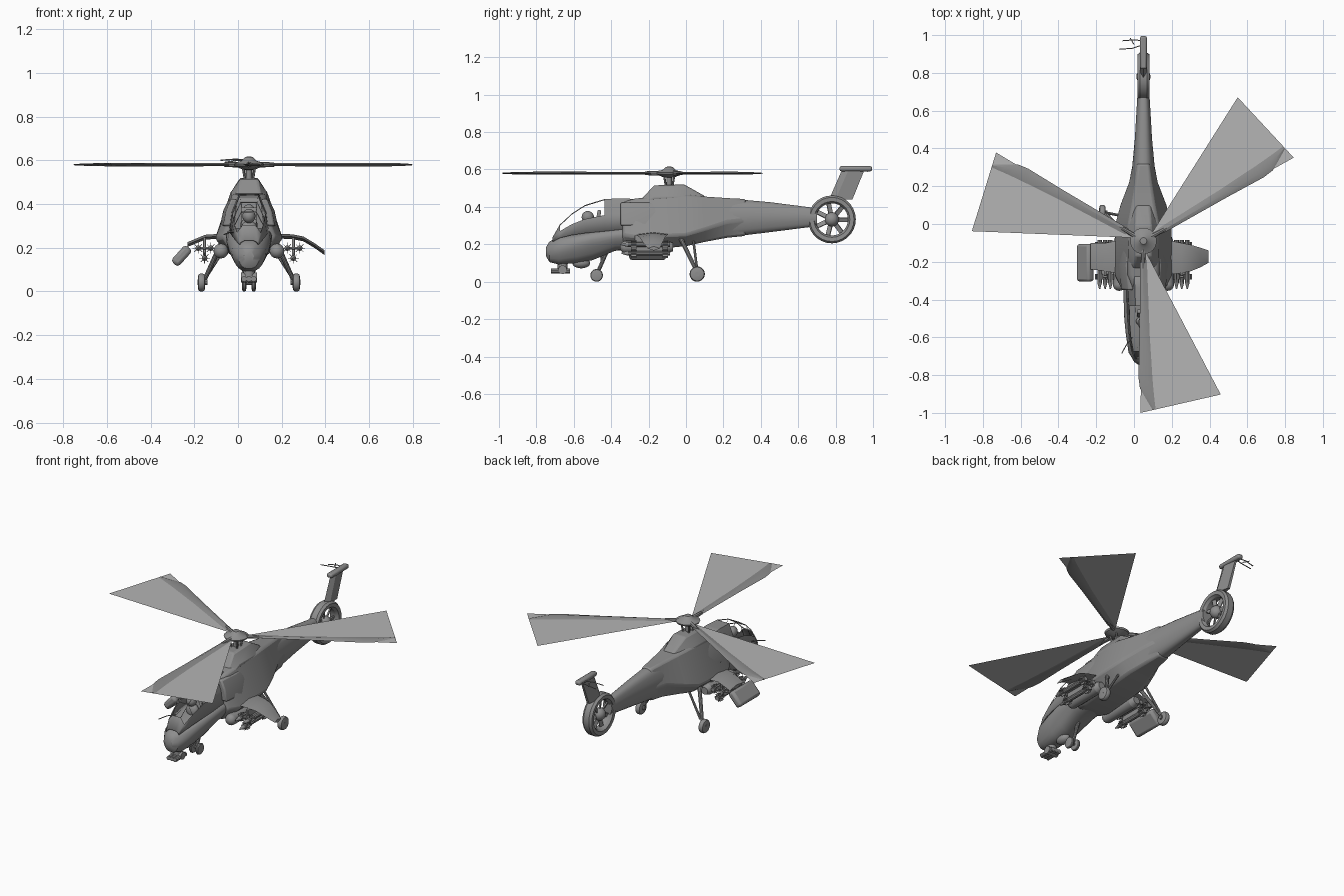
import bpy, bmesh
from math import radians, cos, sin, pi
from mathutils import Vector, Matrix

if "Cube" in bpy.data.objects:
    bpy.data.objects.remove(bpy.data.objects["Cube"])

CX = 0.05  # fuselage centre line; all parts are modelled around it


def grey(name, v):
    m = bpy.data.materials.new(name)
    m.diffuse_color = (v, v, v, 1)
    m.use_nodes = True
    m.node_tree.nodes["Principled BSDF"].inputs["Base Color"].default_value = m.diffuse_color
    return m


PAINT, SWEEP = grey("dark_paint", .27), grey("sweep_grey", .46)


def make(name, bm, mirror=False, bevel=0, mat=PAINT):
    bmesh.ops.recalc_face_normals(bm, faces=bm.faces)
    me = bpy.data.meshes.new(name)
    bm.to_mesh(me)
    bm.free()
    me.materials.append(mat)
    ob = bpy.data.objects.new(name, me)
    ob.location.x = CX
    bpy.context.collection.objects.link(ob)
    if mirror:
        ob.modifiers.new("Mirror", 'MIRROR')
    if bevel:
        b = ob.modifiers.new("Bevel", 'BEVEL')
        b.width, b.segments, b.limit_method = bevel, 2, 'ANGLE'
    return ob


def tube(bm, a, b, r1, r2=None, seg=12):
    a, b = Vector(a), Vector(b)
    d = b - a
    m = Matrix.Translation((a + b) / 2) @ d.to_track_quat('Z', 'Y').to_matrix().to_4x4()
    bmesh.ops.create_cone(bm, cap_ends=True, segments=seg, radius1=r1,
                          radius2=r1 if r2 is None else r2, depth=d.length, matrix=m)


def box(bm, c, s, rot=Matrix()):
    bmesh.ops.create_cube(bm, size=1, matrix=Matrix.Translation(c) @ rot @ Matrix.Diagonal((*s, 1)))


def ball(bm, c, r, sy=1, sz=1):
    bmesh.ops.create_uvsphere(bm, u_segments=16, v_segments=10, radius=r,
                              matrix=Matrix.Translation(c) @ Matrix.Diagonal((1, sy, sz, 1)))


def skin(bm, rings, closed=True, caps=True):
    vs = [[bm.verts.new(p) for p in r] for r in rings]
    n = len(vs[0])
    for a, b in zip(vs, vs[1:]):
        for i in range(n if closed else n - 1):
            bm.faces.new((a[i], a[(i + 1) % n], b[(i + 1) % n], b[i]))
    if caps:
        bm.faces.new(vs[0])
        bm.faces.new(vs[-1])


def chaikin(ring):
    return [p.lerp(q, t) for p, q in zip(ring, ring[1:] + ring[:1]) for t in (.22, .78)]


def section(y, half):  # mirrored cross-section from its right half
    return [Vector((x, y, z)) for x, z in half] + [Vector((-x, y, z)) for x, z in half[::-1]]


# station: y, z bottom / mid / top, half width bottom / mid / top
def loft(name, stations, rounds=0, bevel=0):
    rings = []
    for y, zb, zm, zt, wb, wm, wt in stations:
        ring = section(y, [(wb, zb), (wm, zm), (wt, zt)])
        for _ in range(rounds):
            ring = chaikin(ring)
        rings.append(ring)
    bm = bmesh.new()
    skin(bm, rings)
    return make(name, bm, bevel=bevel)


def lathe(name, profile, centre, axis='Z', seg=24, close=False):
    bm = bmesh.new()
    rings = []
    for k in range(seg):
        t = 2 * pi * k / seg
        rings.append([Vector((r * cos(t), r * sin(t), h)) if axis == 'Z'
                      else Vector((h, r * cos(t), r * sin(t))) for r, h in profile])
    skin(bm, rings + rings[:1], closed=close, caps=False)
    bmesh.ops.remove_doubles(bm, verts=bm.verts, dist=1e-5)
    bmesh.ops.translate(bm, verts=bm.verts, vec=centre)
    return make(name, bm)


# Fuselage sections
loft("nose", [(-.748, .135, .16, .185, .012, .025, .012), (-.73, .105, .16, .215, .03, .055, .025),
              (-.68, .092, .175, .24, .045, .085, .06), (-.58, .1, .2, .255, .05, .1, .078),
              (-.5, .115, .22, .27, .055, .108, .085), (-.38, .165, .24, .285, .065, .112, .088),
              (-.25, .175, .25, .3, .065, .112, .09)], rounds=2)
loft("main_body", [(-.34, .175, .25, .425, .075, .12, .055), (-.27, .165, .24, .445, .085, .155, .075),
                   (0, .19, .25, .465, .085, .152, .08), (.1, .213, .28, .455, .07, .125, .06),
                   (.22, .235, .32, .447, .045, .078, .042), (.32, .245, .33, .442, .035, .058, .03)],
     bevel=.012)
loft("rotor_fairing", [(-.24, .4, .42, .44, .06, .085, .05), (-.17, .4, .45, .515, .06, .085, .04),
                       (-.01, .4, .45, .52, .06, .085, .04), (.1, .4, .43, .458, .04, .06, .03)], bevel=.008)
loft("tail_boom", [(.2, .235, .34, .447, .05, .075, .04), (.45, .265, .345, .425, .03, .05, .03),
                   (.7, .297, .345, .393, .02, .034, .02)], rounds=2)

# Canopy shell with window openings
bm = bmesh.new()
can = [(-.715, .215, .235, .045, .02), (-.675, .235, .305, .062, .028), (-.61, .25, .365, .075, .035),
       (-.54, .26, .41, .082, .038), (-.435, .27, .442, .088, .042), (-.34, .28, .446, .09, .045),
       (-.24, .28, .44, .09, .05)]
skin(bm, [section(y, [(ws, zs), (ws * .88, zs + (zt - zs) * .5), (wt, zt)]) for y, zs, zt, ws, wt in can],
     closed=False, caps=False)
bm.faces.ensure_lookup_table()
panes = [bm.faces[s * 5 + c] for s in (1, 2, 3) for c in (1, 2, 3)]
bmesh.ops.inset_individual(bm, faces=panes, thickness=.007)
bmesh.ops.delete(bm, geom=panes, context='FACES')
make("canopy_frame", bm).modifiers.new("Solidify", 'SOLIDIFY').thickness = .006

# Crew and seats
bm = bmesh.new()
for y, z in ((-.525, .345), (-.4, .365)):
    ball(bm, (0, y, z), .03, 1.1, 1.1)
    ball(bm, (0, y + .01, z - .065), .04, .7, 1.1)
make("crew", bm)
bm = bmesh.new()
for y, z in ((-.475, .31), (-.355, .33)):
    box(bm, (0, y, z), (.07, .02, .15), Matrix.Rotation(radians(-10), 4, 'X'))
make("seats", bm, bevel=.006)

# Engine intakes on the shoulders
bm = bmesh.new()
skin(bm, [[Vector((x * s + .012, y, z)) for x, z in ((.06, .3), (.115, .3), (.1, .37), (.075, .425), (.045, .42))]
          for y, s in ((-.35, .92), (-.22, 1.05), (-.08, .85))])
make("intakes", bm, mirror=True, bevel=.008)

# Tail: fan ring, fan, fin and cap
lathe("tail_fan_ring", [(.128, -.018), (.118, -.032), (.096, -.03), (.086, -.015), (.086, .015),
                        (.096, .03), (.118, .032), (.128, .018)], (0, .78, .333), 'X', 28, True)
bm = bmesh.new()
c = Vector((0, .78, .333))
ball(bm, c, .038)
for k in range(7):
    r = Matrix.Rotation(2 * pi * k / 7 + .2, 4, 'X')
    box(bm, c + r @ Vector((0, 0, .06)), (.008, .024, .07), r @ Matrix.Rotation(.4, 4, 'Z'))
make("tail_fan", bm)
bm = bmesh.new()
skin(bm, [[Vector((x * w, y, z)) for x, y in ((0, y0), (1, y0 + .035), (.4, y1), (-.4, y1), (-1, y0 + .035))]
          for z, y0, y1, w in ((.44, .765, .89, .02), (.6, .835, .955, .014))])
make("tail_fin", bm)
bm = bmesh.new()
box(bm, (0, .908, .604), (.036, .175, .027))
make("fin_cap", bm, bevel=.01)

# Rotor mast, hub and blades
HUB = Vector((0, -.09, .58))
lathe("rotor_hub", [(0, -.026), (.03, -.022), (.066, -.006), (.07, .004), (.035, .018), (.018, .034), (0, .036)], HUB)
bm = bmesh.new()
tube(bm, (0, -.09, .5), (0, -.09, .57), .014)
for k in range(4):
    t = pi / 4 + k * pi / 2
    tube(bm, (.025 * cos(t), -.09 + .025 * sin(t), .51), (.04 * cos(t), -.09 + .04 * sin(t), .575), .006, seg=6)
make("rotor_mast", bm)
for k, a in enumerate((29, 149, 269)):
    turn = Matrix.Translation(HUB) @ Matrix.Rotation(radians(a), 4, 'Z')
    bm = bmesh.new()
    # radius, trailing and leading offset, half thickness
    skin(bm, [[Vector((r, e0, 0)), Vector((r, e0 * .6 + e1 * .4, t)), Vector((r, e1, 0)),
               Vector((r, e0 * .6 + e1 * .4, -t))]
              for r, e0, e1, t in ((.1, -.015, .02, .007), (.5, -.012, .042, .008), (.72, -.014, .06, .008),
                                   (.78, -.005, .066, .007), (.83, .025, .072, .006), (.89, .062, .08, .003))])
    tube(bm, (.04, 0, 0), (.13, 0, 0), .014, .01, 8)
    bm.transform(turn)
    make(f"rotor_blade_{k + 1}", bm)
    bm = bmesh.new()
    bm.faces.new([bm.verts.new(turn @ Vector(p)) for p in
                  ((.05, 0, 0), (.91, 0, 0), (.91 * cos(.484), .91 * sin(.484), 0), (.05, .01, 0))])
    make(f"blade_sweep_{k + 1}", bm, mat=SWEEP)

# Stub wings: the right one is whole, the left one ends in a bent tip
for name, sec in (("right_wing", [(.1, .255, -.08, -.27), (.2, .25, -.1, -.26), (.25, .24, -.11, -.25),
                                  (.3, .21, -.125, -.23), (.345, .178, -.14, -.205)]),
                  ("left_wing", [(-.1, .255, -.08, -.27), (-.2, .248, -.1, -.25), (-.28, .215, -.1, -.24)])):
    bm = bmesh.new()
    skin(bm, [[Vector((x, y0, z)), Vector((x, (y0 + y1) / 2, z + .011)), Vector((x, y1, z)),
               Vector((x, (y0 + y1) / 2, z - .011))] for x, z, y0, y1 in sec])
    make(name, bm)
bm = bmesh.new()
box(bm, (-.308, -.205, .163), (.045, .2, .1), Matrix.Rotation(radians(42), 4, 'Y'))
make("left_wing_tip", bm, bevel=.015)

# Weapons under both wings
bm = bmesh.new()
tube(bm, (.128, -.32, .185), (.128, -.1, .185), .034, seg=16)
ball(bm, (.128, -.32, .185), .034)
tube(bm, (.128, -.1, .185), (.128, -.07, .185), .034, .022, 16)
make("rocket_pods", bm, mirror=True)
bm = bmesh.new()
for x, z in ((.175, .198), (.232, .198), (.203, .152)):
    tube(bm, (x, -.31, z), (x, -.085, z), .013, seg=10)
    tube(bm, (x, -.345, z), (x, -.31, z), .003, .013, 10)
    for y in (-.28, -.11):
        for k in range(4):
            box(bm, (x, y, z), (.05, .03, .003), Matrix.Rotation(k * pi / 4, 4, 'Y'))
make("missiles", bm, mirror=True)
bm = bmesh.new()
box(bm, (.203, -.2, .205), (.014, .15, .085))
box(bm, (.203, -.2, .198), (.06, .17, .012))
box(bm, (.128, -.2, .23), (.014, .14, .05))
make("pylons", bm, mirror=True, bevel=.003)

# Landing gear
bm = bmesh.new()
tube(bm, (.12, -.03, .235), (.2, .055, .06), .012, .01, 10)
tube(bm, (.1, .04, .215), (.19, .058, .075), .007, seg=8)
tube(bm, (.19, .06, .042), (.235, .06, .042), .012, seg=10)
make("main_gear_legs", bm, mirror=True)
wheel = [(0, -1), (.6, -1), (.9, -.8), (1, -.35), (1, .35), (.9, .8), (.6, 1), (0, 1)]
for name, x, y, r, w in (("right_wheel", .217, .06, .041, .017), ("left_wheel", -.217, .06, .041, .017),
                         ("front_right_wheel", .022, -.478, .034, .01), ("front_left_wheel", -.022, -.478, .034, .01)):
    lathe(name, [(p * r, h * w) for p, h in wheel], (x, y, r), 'X', 20)
bm = bmesh.new()
tube(bm, (0, -.41, .19), (0, -.478, .036), .01, seg=10)
tube(bm, (0, -.455, .16), (0, -.45, .1), .006, seg=8)
tube(bm, (-.03, -.478, .036), (.03, -.478, .036), .007, seg=8)
make("front_gear_leg", bm)

# Chin gun turret and sensor
bm = bmesh.new()
tube(bm, (0, -.66, .11), (0, -.66, .06), .026, seg=14)
tube(bm, (-.036, -.66, .064), (.036, -.66, .064), .023, seg=14)
for x in (-.022, 0, .022):
    tube(bm, (x, -.722, .057), (x, -.62, .057), .013, seg=10)
make("chin_turret", bm)
bm = bmesh.new()
ball(bm, (0, -.56, .1), .032, 1.5, .9)
make("chin_sensor", bm)

# Loose wires of the damage
bm = bmesh.new()
for pts in (((0, .95, .6), (-.06, .93, .605), (-.13, .925, .6)), ((0, .97, .6), (-.05, .975, .6), (-.11, .97, .59)),
            ((-.05, .95, .6), (-.07, .985, .6)), ((-.06, -.6, .27), (-.09, -.64, .27), (-.115, -.685, .26))):
    for a, b in zip(pts, pts[1:]):
        tube(bm, a, b, .003, seg=6)
make("torn_wires", bm)

# Smooth shading with sharp edges kept
for ob in bpy.data.objects:
    ob.select_set(True)
    bpy.context.view_layer.objects.active = ob
bpy.ops.object.shade_smooth_by_angle(angle=radians(32))
